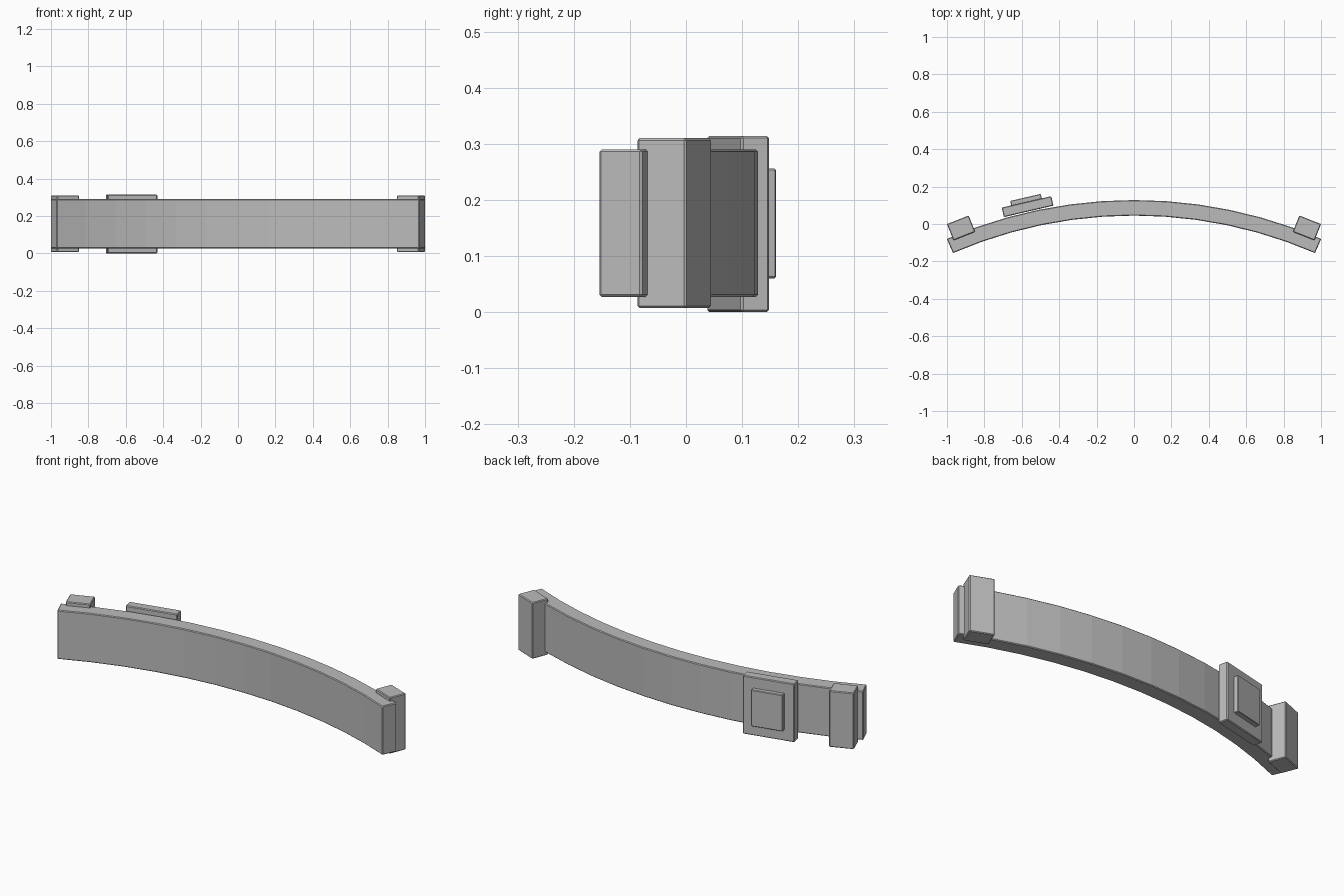
import bpy, bmesh
from math import sin, cos, radians

if "Cube" in bpy.data.objects:
    bpy.data.objects.remove(bpy.data.objects["Cube"])

grey = bpy.data.materials.new("plain_grey")
grey.diffuse_color = (0.5, 0.5, 0.5, 1)
grey.use_nodes = True
grey.node_tree.nodes["Principled BSDF"].inputs["Base Color"].default_value = grey.diffuse_color


def finish(name, bm, bevel):
    """Turn a bmesh into a flat-shaded object with small bevelled edges."""
    bmesh.ops.recalc_face_normals(bm, faces=bm.faces[:])
    mesh = bpy.data.meshes.new(name)
    bm.to_mesh(mesh)
    bm.free()
    mesh.materials.append(grey)
    obj = bpy.data.objects.new(name, mesh)
    bpy.context.collection.objects.link(obj)
    mod = obj.modifiers.new("edge_bevel", 'BEVEL')
    mod.width = bevel
    mod.segments = 1
    mod.limit_method = 'ANGLE'
    mod.angle_limit = radians(30)
    return obj


def block(name, centre, size, angle, bevel=0.004):
    """Upright box turned about z."""
    bm = bmesh.new()
    bmesh.ops.create_cube(bm, size=1)
    bmesh.ops.scale(bm, vec=size, verts=bm.verts[:])
    obj = finish(name, bm, bevel)
    obj.location = centre
    obj.rotation_euler.z = radians(angle)
    return obj


# Curved band: an arc profile extruded upward
R_OUT, R_IN, CY, HALF, SEGS = 2.52, 2.437, -2.392, radians(23.4), 12
bm = bmesh.new()
rings = []
for i in range(SEGS + 1):
    a = -HALF + 2 * HALF * i / SEGS
    rings.append([bm.verts.new((r * sin(a), CY + r * cos(a), z))
                  for r, z in ((R_IN, 0.027), (R_OUT, 0.027),
                               (R_OUT, 0.29), (R_IN, 0.29))])
for p, q in zip(rings, rings[1:]):
    for k in range(4):
        n = (k + 1) % 4
        bm.faces.new((p[k], p[n], q[n], q[k]))
bm.faces.new(rings[0])
bm.faces.new(rings[-1])
finish("curved_band", bm, 0.004)

# End blocks on the back of the band
for side, label in ((-1, "left"), (1, "right")):
    block(label + "_end_block", (side * 0.9246, -0.021, 0.1585),
          (0.125, 0.094, 0.303), -side * 21.5)

# Clasp block and its raised plate, tangent to the band
TILT = 13
cx, cy = -0.569, 0.093
block("clasp_block", (cx, cy, 0.157), (0.272, 0.052, 0.314), TILT)
off = 0.037
block("clasp_plate",
      (cx - off * sin(radians(TILT)), cy + off * cos(radians(TILT)), 0.158),
      (0.168, 0.027, 0.196), TILT, 0.003)
